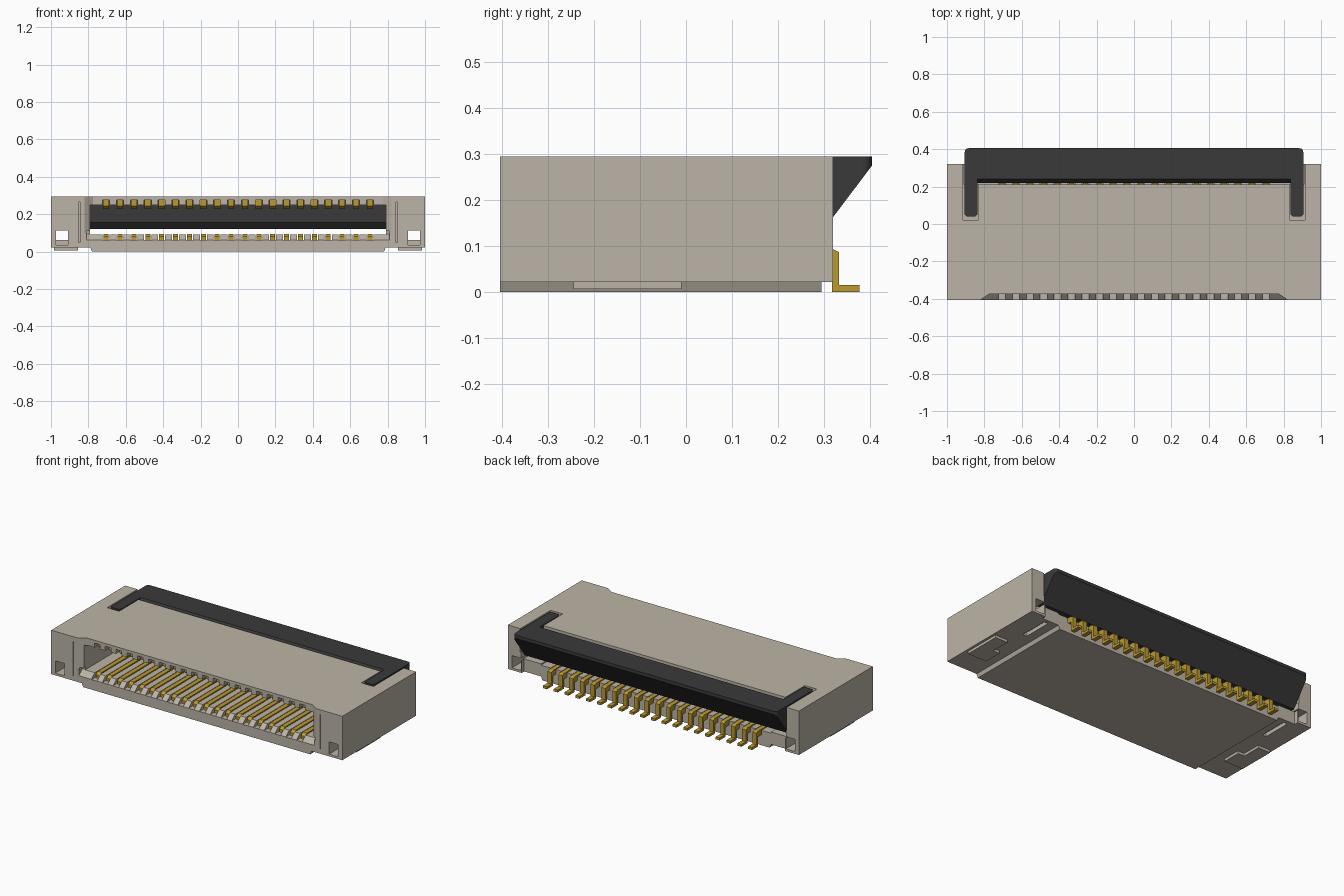
import bpy, bmesh
from mathutils import Vector

if "Cube" in bpy.data.objects:
    bpy.data.objects.remove(bpy.data.objects["Cube"], do_unlink=True)


def material(name, rgb):
    m = bpy.data.materials.new(name)
    m.use_nodes = True
    m.diffuse_color = (*rgb, 1)
    m.node_tree.nodes["Principled BSDF"].inputs["Base Color"].default_value = (*rgb, 1)
    return m


BEIGE = material("beige plastic", (0.50, 0.455, 0.385))
DARK = material("dark grey plastic", (0.042, 0.042, 0.043))
GOLD = material("gold metal", (0.50, 0.32, 0.03))

PITCH = 0.0742
PIN_X = [(i - 9.5) * PITCH for i in range(20)]


def prism(bm, points, axis, lo, hi):
    """Extrude a 2D outline along an axis; points hold the other two coordinates in order."""
    def place(p, t):
        c = list(p)
        c.insert("xyz".index(axis), t)
        return Vector(c)
    a = [bm.verts.new(place(p, lo)) for p in points]
    b = [bm.verts.new(place(p, hi)) for p in points]
    n = len(a)
    faces = [bm.faces.new(a), bm.faces.new(b)]
    faces += [bm.faces.new((a[i], a[(i + 1) % n], b[(i + 1) % n], b[i])) for i in range(n)]
    bmesh.ops.recalc_face_normals(bm, faces=faces)


def box(bm, x0, x1, y0, y1, z0, z1):
    prism(bm, [(x0, y0), (x1, y0), (x1, y1), (x0, y1)], "z", z0, z1)


def sided_boxes(bm, x0, x1, *rest):
    box(bm, x0, x1, *rest)
    box(bm, -x1, -x0, *rest)


def finish(bm, name, mat=None):
    bmesh.ops.recalc_face_normals(bm, faces=bm.faces)
    me = bpy.data.meshes.new(name)
    bm.to_mesh(me)
    bm.free()
    ob = bpy.data.objects.new(name, me)
    bpy.context.collection.objects.link(ob)
    if mat:
        me.materials.append(mat)
    return ob


# Housing: stepped cross-section running front to back
bm = bmesh.new()
prism(bm, [(-1, 0.022), (-0.79, 0.022), (-0.78, 0), (0.78, 0), (0.79, 0.022),
           (1, 0.022), (1, 0.295), (-1, 0.295)], "y", -0.405, 0.32)
housing = finish(bm, "housing", BEIGE)

cutters = []


def cutter(build):
    b = bmesh.new()
    build(b)
    ob = finish(b, "housing_cutter")
    ob.hide_render = True
    cutters.append(ob)


# Cable cavity, front lip chamfer and roof notch
cutter(lambda b: box(b, -0.79, 0.79, -0.5, 0.5, 0.092, 0.25))
cutter(lambda b: prism(b, [(-0.415, 0.0545), (-0.37, 0.0935), (-0.37, 0.11), (-0.415, 0.11)],
                       "x", -0.81, 0.81))
cutter(lambda b: prism(b, [(-0.835, -0.415), (0.835, -0.415), (0.775, -0.375), (-0.775, -0.375)],
                       "z", 0.098, 0.35))


# Contact grooves in floor and roof
def floor_grooves(b):
    for x in PIN_X:
        box(b, x - 0.019, x + 0.019, -0.45, 0.35, 0.062, 0.11)


def roof_grooves(b):
    for x in PIN_X:
        box(b, x - 0.019, x + 0.019, -0.45, 0.25, 0.24, 0.277)


cutter(floor_grooves)
cutter(roof_grooves)

# Rear opening for the lever, its arm slots and the rear floor edge
cutter(lambda b: box(b, -0.91, 0.91, 0.212, 0.5, 0.1, 0.4))
cutter(lambda b: sided_boxes(b, 0.832, 0.915, 0.022, 0.5, 0.15, 0.4))
cutter(lambda b: box(b, -0.905, 0.905, 0.295, 0.5, -0.1, 0.13))

# End tunnels, front slits and underside slots
cutter(lambda b: sided_boxes(b, 0.91, 0.972, -0.5, 0.5, 0.036, 0.112))
cutter(lambda b: sided_boxes(b, 0.846, 0.852, -0.5, -0.37, 0.05, 0.265))
cutter(lambda b: sided_boxes(b, 0.845, 0.872, 0.09, 0.27, -0.1, 0.045))

for c in cutters:
    mod = housing.modifiers.new("cut", "BOOLEAN")
    mod.operation = "DIFFERENCE"
    mod.solver = "EXACT"
    mod.object = c
bpy.context.view_layer.update()
result = housing.evaluated_get(bpy.context.evaluated_depsgraph_get())
cut_mesh = bpy.data.meshes.new_from_object(result)
housing.modifiers.clear()
housing.data = cut_mesh
cut_mesh.materials.clear()
cut_mesh.materials.append(BEIGE)
cut_mesh.polygons.foreach_set("material_index", [0] * len(cut_mesh.polygons))
for c in cutters:
    bpy.data.objects.remove(c, do_unlink=True)

# Mounting tabs under both ends, with an upstand inside the tunnel
for side, s in (("left", 1), ("right", -1)):
    bm = bmesh.new()
    for x0, x1, y0, y1, z0, z1 in ((0.855, 0.985, -0.245, -0.13, 0.006, 0.024),
                                   (0.90, 0.985, -0.13, -0.01, 0.006, 0.024),
                                   (0.908, 0.974, -0.245, -0.01, 0.03, 0.062)):
        box(bm, min(s * x0, s * x1), max(s * x0, s * x1), y0, y1, z0, z1)
    finish(bm, side + "_mounting_tab", BEIGE)

# Locking lever: wedge bar with rounded rear corners
bm = bmesh.new()
prism(bm, [(0.405, 0.295), (0.405, 0.275), (0.288, 0.12), (0.25, 0.12),
           (0.218, 0.155), (0.218, 0.26), (0.24, 0.295)], "x", -0.905, 0.905)
corners = [e for e in bm.edges
           if all(v.co.y > 0.4 for v in e.verts) and abs(e.verts[0].co.x - e.verts[1].co.x) < 0.01]
bmesh.ops.bevel(bm, geom=corners, offset=0.02, segments=4, affect="EDGES", profile=0.5)
finish(bm, "lever_bar", DARK)

# Lever arms with clipped front corners
for side, s in (("left", 1), ("right", -1)):
    bm = bmesh.new()
    prism(bm, [(s * 0.838, 0.25), (s * 0.838, 0.05), (s * 0.848, 0.04),
               (s * 0.895, 0.04), (s * 0.905, 0.05), (s * 0.905, 0.25)], "z", 0.17, 0.295)
    finish(bm, side + "_lever_arm", DARK)

# Contacts: lower beam with solder foot, and upper beam with a contact bump
lower = [(-0.37, 0.06), (-0.37, 0.08), (-0.35, 0.094), (0.318, 0.094), (0.333, 0.087),
         (0.333, 0.015), (0.378, 0.015), (0.378, 0), (0.318, 0), (0.318, 0.06)]
upper = [(-0.345, 0.275), (-0.345, 0.245), (-0.32, 0.228), (-0.28, 0.228),
         (-0.25, 0.245), (0.216, 0.245), (0.216, 0.275)]
for name, profile, half in (("lower_contacts", lower, 0.0135), ("upper_contacts", upper, 0.0165)):
    bm = bmesh.new()
    for x in PIN_X:
        prism(bm, profile, "x", x - half, x + half)
    finish(bm, name, GOLD)
